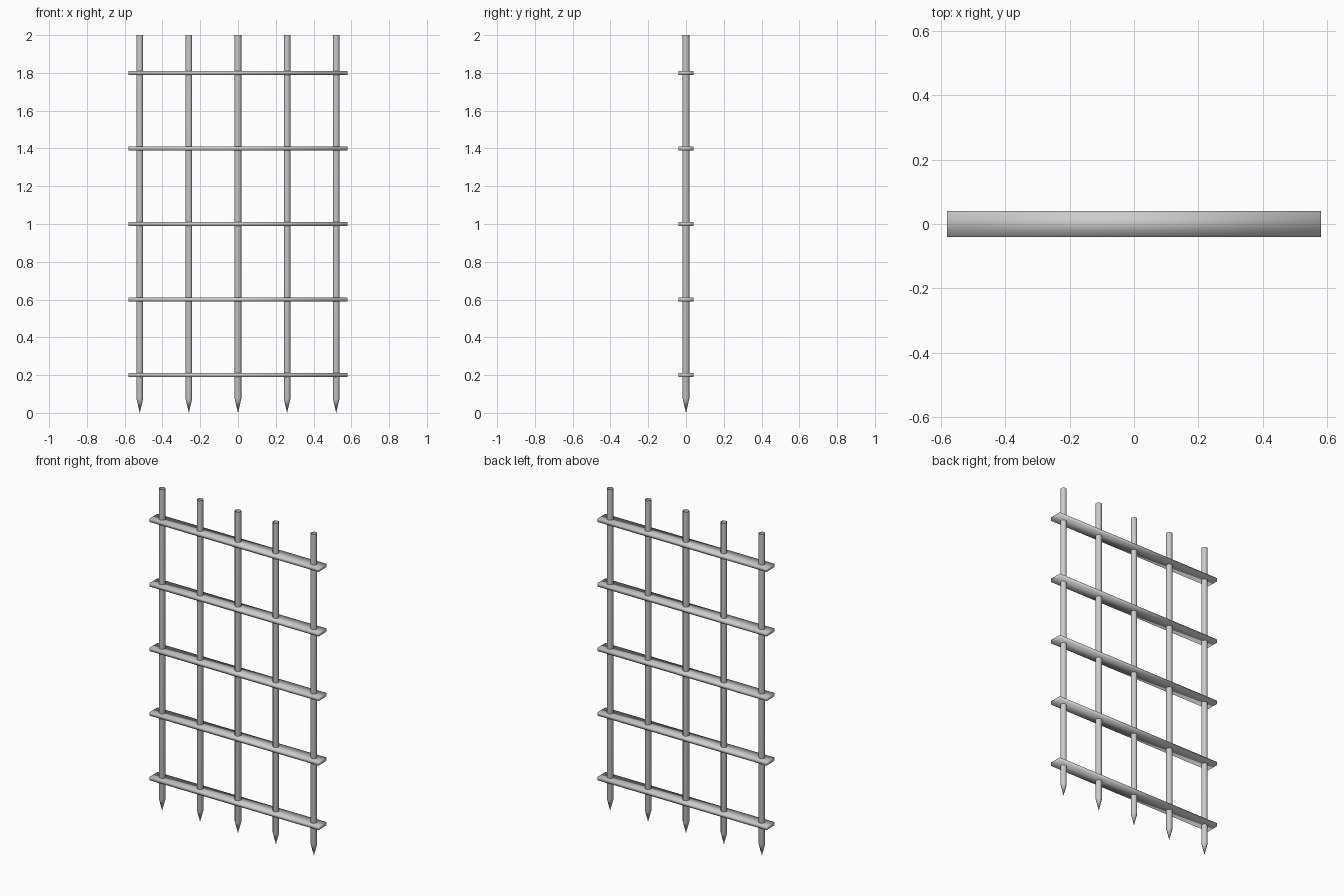
import bpy, bmesh, math

if "Cube" in bpy.data.objects:
    bpy.data.objects.remove(bpy.data.objects["Cube"])

BAR_R, SIDES, TIP_H, HEIGHT = 0.019, 8, 0.075, 2.0


def finish(bm, name, location):
    bmesh.ops.recalc_face_normals(bm, faces=bm.faces)
    for f in bm.faces:
        f.smooth = True
    mesh = bpy.data.meshes.new(name)
    bm.to_mesh(mesh)
    bm.free()
    obj = bpy.data.objects.new(name, mesh)
    obj.location = location
    bpy.context.collection.objects.link(obj)
    return obj


def upright_bar(x):
    # open-topped tube closed by a spike at the bottom
    bm = bmesh.new()
    angles = [math.tau * (i + 0.5) / SIDES for i in range(SIDES)]
    rings = [[bm.verts.new((BAR_R * math.cos(a), BAR_R * math.sin(a), z)) for a in angles]
             for z in (TIP_H, HEIGHT)]
    tip = bm.verts.new((0, 0, 0))
    low, high = rings
    for i in range(SIDES):
        j = (i + 1) % SIDES
        bm.faces.new((low[i], low[j], high[j], high[i]))
        bm.faces.new((tip, low[j], low[i]))
    return finish(bm, "upright_bar", (x, 0, 0))


def cross_rail(z):
    # flat, softly shaded slat running through the bars
    bm = bmesh.new()
    bmesh.ops.create_cube(bm, size=1)
    bmesh.ops.scale(bm, vec=(1.16, 0.08, 0.02), verts=bm.verts)
    return finish(bm, "cross_rail", (0, 0, z))


for i in range(5):
    upright_bar(-0.52 + 0.26 * i)
    cross_rail(0.2 + 0.4 * i)
